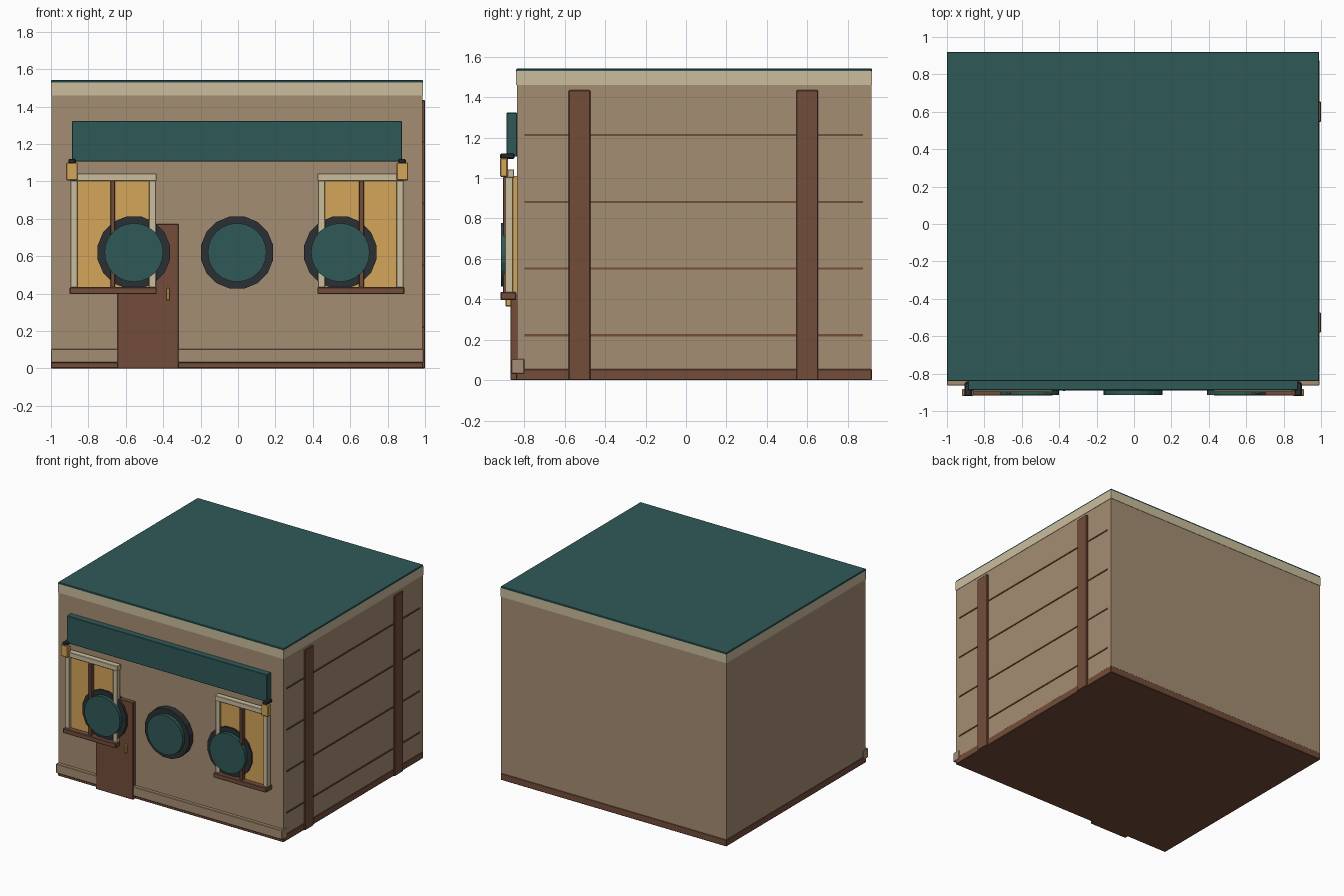
import bpy, math

if "Cube" in bpy.data.objects:
    bpy.data.objects.remove(bpy.data.objects["Cube"])

CX = -0.005          # symmetry line of the facade


def material(name, hexcode):
    def linear(c):
        return c / 12.92 if c <= 0.04045 else ((c + 0.055) / 1.055) ** 2.4
    m = bpy.data.materials.new(name)
    rgb = [linear(int(hexcode[i:i + 2], 16) / 255) for i in (0, 2, 4)]
    m.diffuse_color = (*rgb, 1)
    m.use_nodes = True
    m.node_tree.nodes["Principled BSDF"].inputs["Base Color"].default_value = m.diffuse_color
    return m


TAN = material("tan_plaster", "A58D73")
TEAL = material("teal", "2F5A57")
BROWN = material("brown_wood", "734D3A")
CREAM = material("cream_trim", "CBBD9E")
AMBER = material("amber_glass", "D5A65A")
DARK = material("dark_metal", "2B3033")


def box(name, x, y, z, mat, bevel=0.0):
    """Box from (min, max) ranges on each axis."""
    lo, hi = zip(x, y, z)
    bpy.ops.mesh.primitive_cube_add(size=1, location=[(a + b) / 2 for a, b in zip(lo, hi)])
    ob = bpy.context.object
    ob.name = name
    ob.scale = [b - a for a, b in zip(lo, hi)]
    bpy.ops.object.transform_apply(location=False, rotation=False, scale=True)
    ob.data.materials.append(mat)
    if bevel:
        mod = ob.modifiers.new("edge_bevel", 'BEVEL')
        mod.width = bevel
        mod.segments = 1
    return ob


def disc(name, x, z, radius, y, sides, mat):
    """Cylinder facing the front, spanning the y range."""
    bpy.ops.mesh.primitive_cylinder_add(vertices=sides, radius=radius, depth=y[1] - y[0],
                                        location=(x, sum(y) / 2, z),
                                        rotation=(math.pi / 2, 0, 0))
    ob = bpy.context.object
    ob.name = name
    ob.data.materials.append(mat)
    return ob


# Building shell
box("walls", (-0.997, 0.987), (-0.837, 0.917), (0.02, 1.50), TAN)
box("base_course", (-1.0, 0.99), (-0.84, 0.92), (0, 0.055), BROWN, 0.004)
box("cornice", (-1.0, 0.99), (-0.84, 0.92), (1.46, 1.53), CREAM)
box("roof", (-1.0, 0.99), (-0.84, 0.92), (1.525, 1.542), TEAL, 0.004)
box("front_plinth", (-1.0, 0.992), (-0.864, -0.80), (0.03, 0.105), TAN, 0.004)

# Timber posts and board lines on the right wall
for i, y in enumerate((-0.527, 0.60)):
    box(f"side_post_{i}", (0.97, 1.0), (y - 0.054, y + 0.054), (0, 1.435), BROWN, 0.004)
for i in range(4):
    z = 0.222 + 0.33 * i
    box(f"board_line_{i}", (0.98, 0.993), (-0.80, 0.875), (z - 0.005, z + 0.005), BROWN)

# Door
box("door", (-0.645, -0.317), (-0.868, -0.83), (0, 0.773), BROWN, 0.003)
box("door_handle", (-0.382, -0.366), (-0.892, -0.866), (0.365, 0.43), AMBER, 0.003)

# Windows and corner lamps, one set on each side
for side, s in (("left", -1), ("right", 1)):
    def span(a, b):
        return tuple(sorted((CX + s * a, CX + s * b)))

    box(f"{side}_window_glass", span(0.46, 0.87), (-0.875, -0.835), (0.42, 1.01), AMBER)
    box(f"{side}_frame_inner", span(0.433, 0.47), (-0.895, -0.855), (0.42, 1.04), CREAM, 0.003)
    box(f"{side}_frame_outer", span(0.853, 0.89), (-0.895, -0.855), (0.42, 1.04), CREAM, 0.003)
    box(f"{side}_frame_head", span(0.43, 0.893), (-0.898, -0.85), (1.003, 1.043), CREAM, 0.003)
    box(f"{side}_mullion", span(0.652, 0.678), (-0.906, -0.87), (0.43, 1.005), BROWN, 0.003)
    box(f"{side}_sill", span(0.43, 0.895), (-0.918, -0.84), (0.397, 0.435), BROWN, 0.004)
    box(f"{side}_lamp", span(0.852, 0.915), (-0.92, -0.882), (1.006, 1.10), AMBER, 0.005)
    box(f"{side}_lamp_bracket", span(0.862, 0.902), (-0.92, -0.848), (1.095, 1.121), DARK, 0.006)

# Sign board above the windows
box("fascia_board", (CX - 0.882, CX + 0.882), (-0.889, -0.835), (1.106, 1.323), TEAL, 0.003)

# Round shields across the facade
for i in range(3):
    x = CX + 0.552 * (i - 1)
    rim = disc(f"round_rim_{i}", x, 0.62, 0.197, (-0.888, -0.835), 16, DARK)
    rim.rotation_euler[1] = math.pi / 16
    disc(f"round_panel_{i}", x, 0.62, 0.157, (-0.915, -0.87), 24, TEAL)
